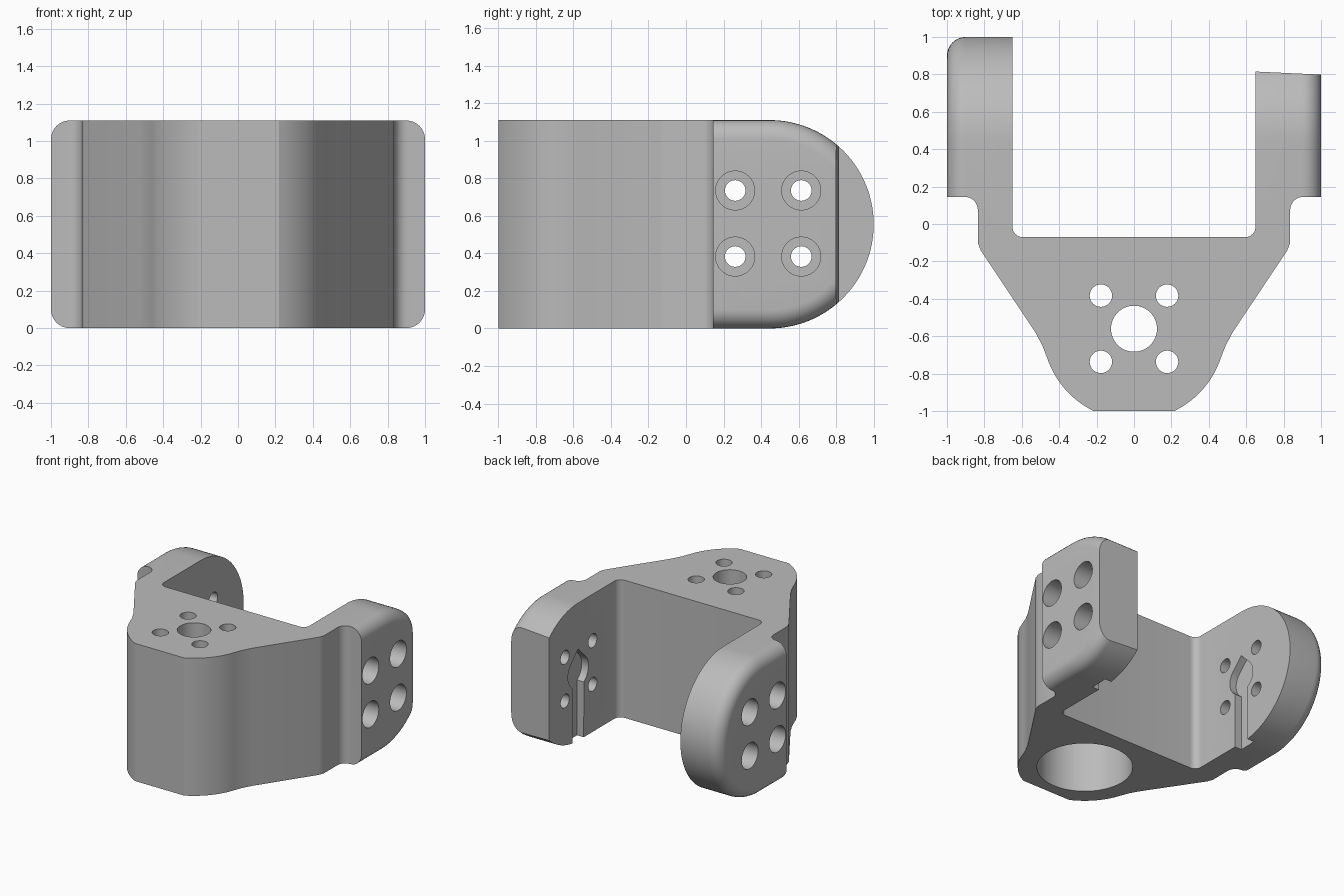
import bpy
import bmesh
from math import sin, cos, radians, pi
from mathutils import Vector

if "Cube" in bpy.data.objects:
    bpy.data.objects.remove(bpy.data.objects["Cube"])

HEIGHT = 1.11
MID = HEIGHT / 2
EAR_Y = 0.445          # centre of the rounded ear ends


def arc(cx, cy, r, start, end, steps):
    """Points along a circular arc, angles in degrees."""
    angles = [radians(start + (end - start) * i / steps) for i in range(steps + 1)]
    return [(cx + r * cos(a), cy + r * sin(a)) for a in angles]


def loft(bm, rings):
    """Bridge equally sized rings of points and cap both ends."""
    loops = [[bm.verts.new(p) for p in ring] for ring in rings]
    for a, b in zip(loops, loops[1:]):
        for i in range(len(a)):
            j = (i + 1) % len(a)
            bm.faces.new((a[i], a[j], b[j], b[i]))
    bm.faces.new(loops[0][::-1])
    bm.faces.new(loops[-1])


def lathe(bm, centre, axis, steps, sides=48):
    """Stepped round plug: steps are (radius, distance along axis)."""
    centre, axis = Vector(centre), Vector(axis)
    u = axis.orthogonal().normalized()
    v = axis.cross(u)
    turn = [2 * pi * i / sides for i in range(sides)]
    loft(bm, [[centre + axis * d + (u * cos(t) + v * sin(t)) * r for t in turn]
              for r, d in steps])


def finish(name, bm):
    bmesh.ops.recalc_face_normals(bm, faces=bm.faces[:])
    mesh = bpy.data.meshes.new(name)
    bm.to_mesh(mesh)
    bm.free()
    obj = bpy.data.objects.new(name, mesh)
    bpy.context.collection.objects.link(obj)
    return obj


def combine(target, tool, operation):
    """Apply a boolean and discard the tool."""
    tool.hide_render = True
    mod = target.modifiers.new(tool.name, 'BOOLEAN')
    mod.object, mod.operation, mod.solver = tool, operation, 'EXACT'
    bpy.ops.object.select_all(action='DESELECT')
    bpy.context.view_layer.objects.active = target
    target.select_set(True)
    bpy.ops.object.modifier_apply(modifier=mod.name)
    bpy.data.objects.remove(tool)


# Plan outline of one side, from the nose to the inner corner of the fork
def half_outline(tip):
    return (arc(0, -0.56, 0.49, -63.5, -18, 14)
            + [(0.49, -0.65), (0.53, -0.575), (0.82, -0.14), (0.835, -0.1)]
            + arc(0.905, 0.075, 0.07, 180, 90, 8)
            + tip
            + arc(0.595, -0.015, 0.055, 0, -90, 8))


left = half_outline([(1.1, 0.145), (1.1, 0.794), (0.65, 0.815)])
right = half_outline([(1.1, 0.145), (1.1, 1.1), (0.65, 1.1)])
outline = left + [(-x, y) for x, y in reversed(right)]

bm = bmesh.new()
loft(bm, [[(x, y, z) for x, y in outline] for z in (-0.1, HEIGHT + 0.1)])
bracket = finish("bracket", bm)


# Rounded envelope: gives the ears their round ends and filleted outer edges
def envelope_ring(x, inset):
    r = MID - inset
    return [(x, y, z) for y, z in
            [(-1, inset)] + arc(EAR_Y, MID, r, -90, 90, 64) + [(-1, HEIGHT - inset)]]


FILLET = 0.1
layers = [(1 - FILLET + FILLET * sin(t), FILLET * (1 - cos(t)))
          for t in [radians(90 * i / 8) for i in range(9)]]
bm = bmesh.new()
loft(bm, [envelope_ring(-x, d) for x, d in reversed(layers)]
     + [envelope_ring(x, d) for x, d in layers])
combine(bracket, finish("envelope", bm), 'INTERSECT')

# Large bore from below with a smaller opening on top, and ear screw holes
bm = bmesh.new()
lathe(bm, (0, -0.56, 0), (0, 0, 1),
      [(0.35, -0.1), (0.35, 0.9), (0.123, 0.9), (0.123, 1.3)], 64)
for side in (-1, 1):
    for y in (0.262, 0.614):
        for z in (0.383, 0.735):
            lathe(bm, (0, y, z), (side, 0, 0),
                  [(0.055, 0.5), (0.055, 0.77), (0.104, 0.77), (0.104, 1.2)], 32)
combine(bracket, finish("counterbored_holes", bm), 'DIFFERENCE')

# Four top screw holes, and the keyhole grooves on the inner ear faces
bm = bmesh.new()
for x in (-0.177, 0.177):
    for y in (-0.737, -0.383):
        lathe(bm, (x, y, 0), (0, 0, 1), [(0.06, 0.8), (0.06, 1.3)], 32)
SLOT = 0.07
keyhole = ([(EAR_Y - SLOT, -0.1), (EAR_Y + SLOT, -0.1)]
           + arc(EAR_Y, MID, 0.13, -57, 45, 12)
           + [(EAR_Y, MID + 0.184)]
           + arc(EAR_Y, MID, 0.13, 135, 237, 12))
for side in (-1, 1):
    loft(bm, [[(side * x, y, z) for y, z in keyhole] for x in (0.55, 0.71)])
combine(bracket, finish("top_holes_and_grooves", bm), 'DIFFERENCE')

# Material and shading
grey = bpy.data.materials.new("plain grey")
grey.use_nodes = True
colour = (0.5, 0.5, 0.5, 1)
grey.diffuse_color = colour
grey.node_tree.nodes["Principled BSDF"].inputs["Base Color"].default_value = colour
bracket.data.materials.clear()
bracket.data.materials.append(grey)
bpy.ops.object.shade_smooth_by_angle(angle=radians(25))
